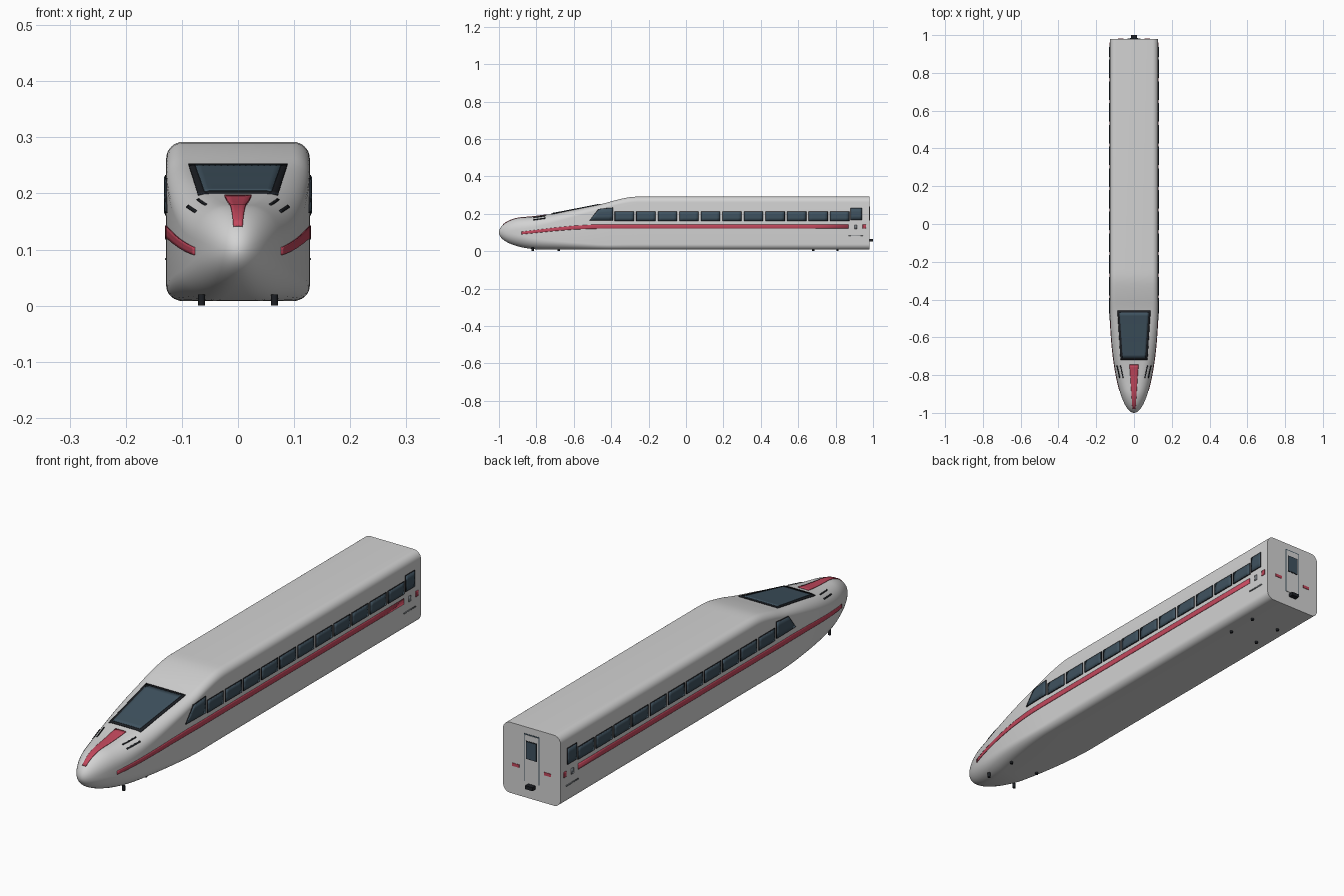
import bpy, bmesh, math
from mathutils import Vector
from mathutils.bvhtree import BVHTree

cube = bpy.data.objects.get("Cube")
if cube:
    bpy.data.objects.remove(cube, do_unlink=True)


def material(name, rgb):
    m = bpy.data.materials.new(name)
    m.use_nodes = True
    m.diffuse_color = (*rgb, 1)
    bsdf = m.node_tree.nodes["Principled BSDF"]
    bsdf.inputs["Base Color"].default_value = (*rgb, 1)
    bsdf.inputs["Roughness"].default_value = 0.5
    return m


WHITE = material("body_white", (0.65, 0.65, 0.65))
RED = material("stripe_red", (0.55, 0.065, 0.11))
GLASS = material("window_glass", (0.05, 0.085, 0.115))
BLACK = material("trim_black", (0.012, 0.014, 0.018))
GREY = material("fitting_grey", (0.2, 0.22, 0.24))


def make_object(name, bm, mat, angle=35):
    mesh = bpy.data.meshes.new(name)
    bm.to_mesh(mesh)
    mesh.materials.append(mat)
    mesh.shade_smooth()
    mesh.set_sharp_from_angle(angle=math.radians(angle))
    ob = bpy.data.objects.new(name, mesh)
    bpy.context.collection.objects.link(ob)
    return ob


# --- Body loft: width, roof and floor as functions of length ---
ROOF = [(-1, .17), (-.9, .178), (-.8, .187), (-.7, .203), (-.6, .222),
        (-.46, .25), (-.38, .272), (-.3, .289), (-.24, .292), (.98, .292)]
NOSE, TAIL, HALF = -1.0, 0.98, 0.128


def curve_at(keys, y):
    """Smooth curve through the keys."""
    i = max(k for k in range(len(keys) - 1) if keys[k][0] <= y)

    def slope(k):
        a, b = keys[max(k - 1, 0)], keys[min(k + 1, len(keys) - 1)]
        return (b[1] - a[1]) / (b[0] - a[0])
    (y0, z0), (y1, z1) = keys[i], keys[i + 1]
    d = y1 - y0
    t = (y - y0) / d
    end = 0 if i + 3 >= len(keys) else slope(i + 1)
    start = 0 if i + 2 >= len(keys) else slope(i)
    return (z0 * (1 + 2 * t) * (1 - t) ** 2 + start * d * t * (1 - t) ** 2
            + z1 * t * t * (3 - 2 * t) + end * d * t * t * (t - 1))


def rounding(y, length):
    v = min((y - NOSE) / length, 1)
    return math.sqrt(max(1 - (1 - v) ** 2, 0))


def section(y, steps=8):
    """Rounded rectangle that softens into an ellipse at the nose."""
    w = HALF * rounding(y, 0.6)
    top = 0.1 + (curve_at(ROOF, y) - 0.1) * rounding(y, 0.12)
    low = 0.1 - 0.092 * rounding(y, 0.25)
    h, mid = (top - low) / 2, (top + low) / 2
    soft = (1 - min((y - NOSE) / 0.6, 1)) ** 1.5
    rx, rz = w * (0.24 + 0.76 * soft), h * (0.21 + 0.79 * soft)
    pts = []
    for q, (sx, sz) in enumerate([(1, 1), (-1, 1), (-1, -1), (1, -1)]):
        for k in range(steps + 1):
            a = math.pi / 2 * (q + k / steps)
            pts.append((sx * (w - rx) + rx * math.cos(a), y,
                        mid + sz * (h - rz) + rz * math.sin(a)))
    return pts


N = 56
stations = [NOSE + 0.76 * (0.015 + 0.985 * i / N) ** 2 for i in range(N)] + [-0.24, TAIL]
body = bmesh.new()
rings = [[body.verts.new(p) for p in section(y)] for y in stations]
for a, b in zip(rings, rings[1:]):
    for i in range(len(a)):
        j = (i + 1) % len(a)
        body.faces.new((a[i], a[j], b[j], b[i]))
body.faces.new(rings[0])
body.faces.new(rings[-1])
bmesh.ops.recalc_face_normals(body, faces=body.faces)
make_object("body_shell", body, WHITE, 40)
SURFACE = BVHTree.FromBMesh(body)


# --- Thin plates laid on the body ---
def plate(name, quads, mat, side=True, lift=0.001, cuts=(6, 3), mirror=True):
    """Each quad has four corners, (y, z) on the side or (x, y) on top."""
    bm = bmesh.new()
    axis = Vector((1, 0, 0)) if side else Vector((0, 0, 1))
    nu, nv = cuts
    for quad in quads:
        a, b, c, d = [Vector(p) for p in quad]
        grid = []
        for i in range(nu + 1):
            row = []
            for j in range(nv + 1):
                p = a.lerp(b, i / nu).lerp(d.lerp(c, i / nu), j / nv)
                start = Vector((1, p.x, p.y)) if side else Vector((p.x, p.y, 1))
                hit, normal, _, _ = SURFACE.ray_cast(start, -axis)
                row.append(bm.verts.new(hit + normal * lift))
            grid.append(row)
        for i in range(nu):
            for j in range(nv):
                bm.faces.new((grid[i][j], grid[i + 1][j],
                              grid[i + 1][j + 1], grid[i][j + 1]))
    bmesh.ops.remove_doubles(bm, verts=bm.verts, dist=0.0001)
    bm.normal_update()
    bmesh.ops.reverse_faces(bm, faces=[f for f in bm.faces if f.normal.dot(axis) < 0])
    ob = make_object(name, bm, mat)
    if mirror:
        ob.modifiers.new("mirror", 'MIRROR')
    solid = ob.modifiers.new("thickness", 'SOLIDIFY')
    solid.thickness, solid.offset = 0.003, 0
    return ob


def rect(y0, y1, z0, z1):
    return [(y0, z0), (y1, z0), (y1, z1), (y0, z1)]


def shrink(quad, m):
    cx, cy = [sum(p[k] for p in quad) / 4 for k in (0, 1)]
    return [(x - math.copysign(m, x - cx), y - math.copysign(m, y - cy)) for x, y in quad]


# Side windows, cab windows and end door windows
windows = [rect(y, y + 0.104, 0.161, 0.212) for y in [-0.381 + 0.115 * i for i in range(11)]]
windows.append(rect(0.88, 0.94, 0.166, 0.232))
windows.append([(-0.515, 0.165), (-0.39, 0.165), (-0.39, 0.233), (-0.468, 0.226)])
plate("side_window_frames", windows, BLACK)
plate("side_window_panes", [shrink(q, 0.003) for q in windows], GLASS, lift=0.0025)

# Side stripe, dipping towards the nose
path = [(-.88, .097, .007), (-.8, .106, .008), (-.7, .117, .009),
        (-.6, .126, .01), (-.5, .131, .011), (-.3, .132, .011), (.87, .132, .011)]
stripe = [[(a[0], a[1] - a[2]), (b[0], b[1] - b[2]), (b[0], b[1] + b[2]), (a[0], a[1] + a[2])]
          for a, b in zip(path, path[1:])]
stripe.append(rect(0.945, 0.962, 0.121, 0.143))
plate("side_stripe", stripe, RED, lift=0.0005)

# Small side fittings near the end door
plate("door_control", [rect(0.9, 0.915, 0.118, 0.14)], GREY, cuts=(1, 1))
plate("door_step_line", [rect(0.87, 0.945, 0.081, 0.085)], GREY, cuts=(1, 1))

# Windscreen, nose stripe and lamp outlines
screen = [(-0.071, -0.72), (0.071, -0.72), (0.088, -0.458), (-0.088, -0.458)]
plate("windscreen_frame", [screen], BLACK, side=False, cuts=(14, 14), mirror=False)
plate("windscreen_glass", [shrink(screen, 0.011)], GLASS, side=False, lift=0.003,
      cuts=(14, 14), mirror=False)
plate("nose_stripe", [[(-0.008, -0.978), (0.008, -0.978), (0.024, -0.745), (-0.024, -0.745)]],
      RED, side=False, cuts=(4, 16), mirror=False)
plate("lamp_outlines", [[(x - 0.018, -0.815), (x - 0.014, -0.815), (x, -0.75), (x - 0.004, -0.75)]
                        for x in (0.073, 0.091)], BLACK, side=False, cuts=(1, 6))


# --- Rear end and underside ---
def box(name, x, y, z, mat, mirror=False):
    bm = bmesh.new()
    bmesh.ops.create_cube(bm, size=1)
    for v in bm.verts:
        for k, (lo, hi) in enumerate((x, y, z)):
            v.co[k] = lo if v.co[k] < 0 else hi
    ob = make_object(name, bm, mat)
    if mirror:
        ob.modifiers.new("mirror", 'MIRROR')
    return ob


def rear(name, half, z, depth, mat):
    return box(name, (-half, half), (TAIL - 0.003, TAIL + depth), z, mat)


rear("rear_door_frame", 0.035, (0.072, 0.265), 0.001, GLASS)
rear("rear_door_panel", 0.031, (0.072, 0.261), 0.002, WHITE)
rear("rear_door_window_frame", 0.025, (0.165, 0.238), 0.003, BLACK)
rear("rear_door_window", 0.022, (0.168, 0.235), 0.004, GLASS)
box("rear_lamp", (0.056, 0.086), (TAIL - 0.003, TAIL + 0.002), (0.12, 0.132), RED, True)
box("coupler", (-0.016, 0.016), (TAIL - 0.003, 1.0), (0.052, 0.066), BLACK)

feet = bmesh.new()
for y in (-0.82, -0.68, 0.68, 0.81):
    r = bmesh.ops.create_cone(feet, cap_ends=True, segments=12, radius1=0.006,
                              radius2=0.006, depth=0.02)
    bmesh.ops.translate(feet, verts=r["verts"], vec=(0.065, y, 0.01))
make_object("underside_studs", feet, BLACK).modifiers.new("mirror", 'MIRROR')
